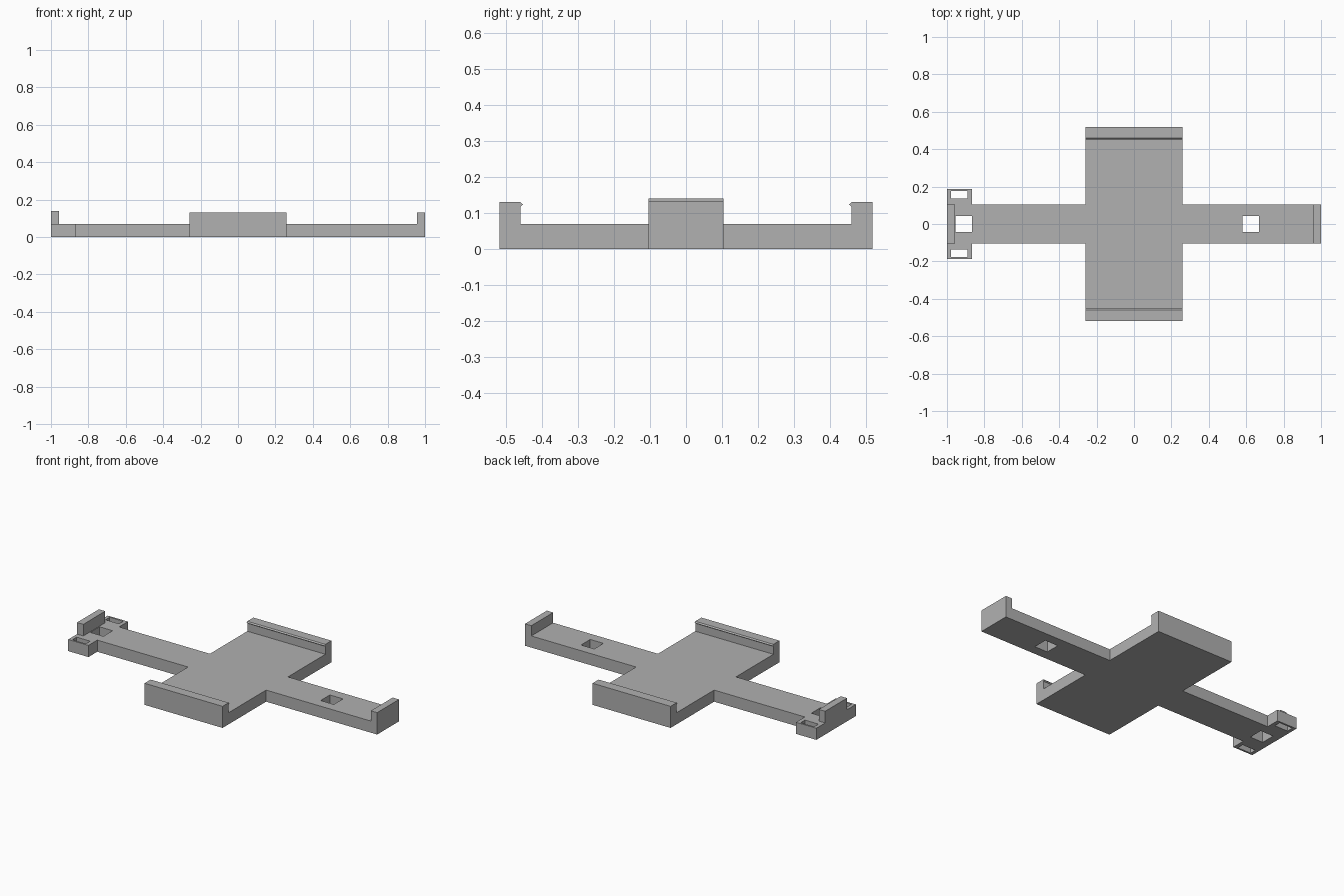
import bpy
import bmesh
from mathutils import Vector

if "Cube" in bpy.data.objects:
    bpy.data.objects.remove(bpy.data.objects["Cube"], do_unlink=True)

grey = bpy.data.materials.new("plain grey")
grey.use_nodes = True
colour = (0.44, 0.44, 0.44, 1)
grey.diffuse_color = colour
grey.node_tree.nodes["Principled BSDF"].inputs["Base Color"].default_value = colour


def prism(name, points, direction):
    """Extrude a flat outline along a direction into a closed solid."""
    bm = bmesh.new()
    face = bm.faces.new([bm.verts.new(p) for p in points])
    side = bmesh.ops.extrude_face_region(bm, geom=[face])
    moved = [v for v in side["geom"] if isinstance(v, bmesh.types.BMVert)]
    bmesh.ops.translate(bm, verts=moved, vec=Vector(direction))
    if face.is_valid and len(bm.faces) < len(points) + 2:
        bm.faces.new([v for v in face.verts])
    bmesh.ops.recalc_face_normals(bm, faces=bm.faces[:])
    mesh = bpy.data.meshes.new(name)
    bm.to_mesh(mesh)
    bm.free()
    mesh.materials.append(grey)
    obj = bpy.data.objects.new(name, mesh)
    bpy.context.collection.objects.link(obj)
    return obj


def block(name, x0, x1, y0, y1, z0, z1):
    outline = [(x0, y0, z0), (x1, y0, z0), (x1, y1, z0), (x0, y1, z0)]
    return prism(name, outline, (0, 0, z1 - z0))


def combine(target, tool, operation):
    """Bake one boolean step into the target and discard the tool."""
    mod = target.modifiers.new(operation, "BOOLEAN")
    mod.operation = operation
    mod.solver = "EXACT"
    mod.object = tool
    tool.hide_render = True
    bpy.context.view_layer.update()
    evaluated = target.evaluated_get(bpy.context.evaluated_depsgraph_get())
    mesh = bpy.data.meshes.new_from_object(evaluated)
    target.modifiers.clear()
    target.data = mesh
    bpy.data.objects.remove(tool, do_unlink=True)


floor = 0.07
half_arm = 0.104
half_body = 0.26

# Wide central cradle: a channel section with a small snap lip on both walls
half_section = [(0.518, 0), (0.518, 0.13), (0.46, 0.13), (0.453, 0.123),
                (0.46, 0.118), (0.46, floor)]
section = half_section + [(-y, z) for y, z in reversed(half_section)]
cradle = prism("clip_holder", [(-half_body, y, z) for y, z in section],
               (2 * half_body, 0, 0))

# Long cross arm with an upright stop at each end
arm_profile = [(-1, 0), (1, 0), (1, 0.132), (0.958, 0.132), (0.958, floor),
               (-0.958, floor), (-0.958, 0.14), (-1, 0.14)]
arm = prism("cross_arm", [(x, -half_arm, z) for x, z in arm_profile],
            (0, 2 * half_arm, 0))
combine(cradle, arm, "UNION")

# Slotted strap pad at the right end
combine(cradle, block("strap_pad", -1, -0.865, -0.188, 0.188, 0, floor), "UNION")

# Square holes through the arm and strap slots through the pad
for x in (-0.91, 0.625):
    combine(cradle, block("arm_hole", x - 0.044, x + 0.044, -0.044, 0.044, -0.1, 0.3),
            "DIFFERENCE")
for side in (-1, 1):
    y = side * 0.157
    combine(cradle, block("strap_slot", -0.979, -0.889, y - 0.02, y + 0.02, -0.1, 0.3),
            "DIFFERENCE")

cradle.data.name = "clip_holder"
